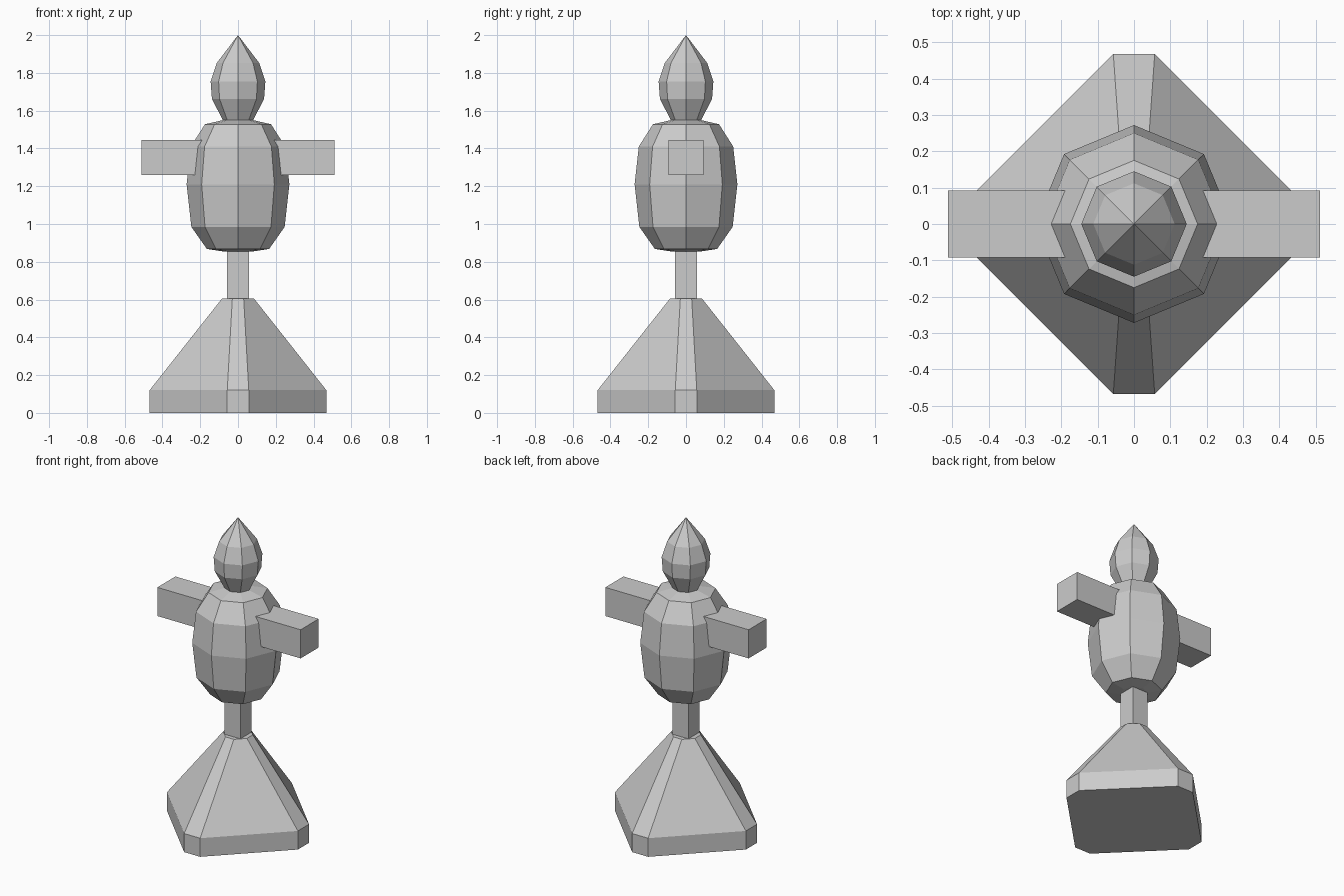
import bpy
import bmesh
from math import cos, sin, pi

if "Cube" in bpy.data.objects:
    bpy.data.objects.remove(bpy.data.objects["Cube"], do_unlink=True)

grey = bpy.data.materials.new("light grey")
grey.use_nodes = True
grey.diffuse_color = (0.6, 0.6, 0.6, 1)
grey.node_tree.nodes["Principled BSDF"].inputs["Base Color"].default_value = grey.diffuse_color


def finish(name, bm):
    bmesh.ops.recalc_face_normals(bm, faces=bm.faces)
    mesh = bpy.data.meshes.new(name)
    bm.to_mesh(mesh)
    bm.free()
    mesh.materials.append(grey)
    obj = bpy.data.objects.new(name, mesh)
    bpy.context.collection.objects.link(obj)
    return obj


def loft(name, outlines, tip=None):
    """Join stacked closed outlines, ending in a flat cap or a pointed tip."""
    bm = bmesh.new()
    rings = [[bm.verts.new(p) for p in outline] for outline in outlines]
    n = len(rings[0])
    for low, high in zip(rings, rings[1:]):
        for i in range(n):
            j = (i + 1) % n
            bm.faces.new((low[i], low[j], high[j], high[i]))
    bm.faces.new(rings[0][::-1])
    if tip is None:
        bm.faces.new(rings[-1])
    else:
        top = bm.verts.new((0, 0, tip))
        for i in range(n):
            bm.faces.new((rings[-1][i], rings[-1][(i + 1) % n], top))
    return finish(name, bm)


def octagon(r, z):
    return [(r * cos(i * pi / 4), r * sin(i * pi / 4), z) for i in range(8)]


def clipped_diamond(reach, half, z):
    """Diamond outline with its four points cut off square."""
    points = []
    for i in range(4):
        c, s = cos(i * pi / 2), sin(i * pi / 2)
        for t in (-half, half):
            points.append((reach * c - t * s, reach * s + t * c, z))
    return points


def box(name, low, high):
    bm = bmesh.new()
    bmesh.ops.create_cube(bm, size=1)
    for v in bm.verts:
        v.co = [a if c < 0 else b for c, a, b in zip(v.co, low, high)]
    return finish(name, bm)


# Pyramid foot and square post
loft("base", [clipped_diamond(0.468, 0.057, 0), clipped_diamond(0.468, 0.057, 0.12),
              clipped_diamond(0.085, 0.03, 0.605)])
box("post", (-0.057, -0.057, 0.55), (0.057, 0.057, 0.9))

# Faceted body and pointed head
body_profile = [(0.08, 0.855), (0.165, 0.868), (0.247, 0.985), (0.272, 1.21),
                (0.25, 1.41), (0.175, 1.528), (0.08, 1.55)]
loft("body", [octagon(r, z) for r, z in body_profile])
head_profile = [(0.075, 1.54), (0.138, 1.662), (0.145, 1.755), (0.112, 1.853)]
loft("head", [octagon(r, z) for r, z in head_profile], tip=2.0)

# Straight arms on both sides
for side, name in ((1, "left_arm"), (-1, "right_arm")):
    ends = sorted((side * 0.1, side * 0.512))
    box(name, (ends[0], -0.092, 1.26), (ends[1], 0.092, 1.445))
